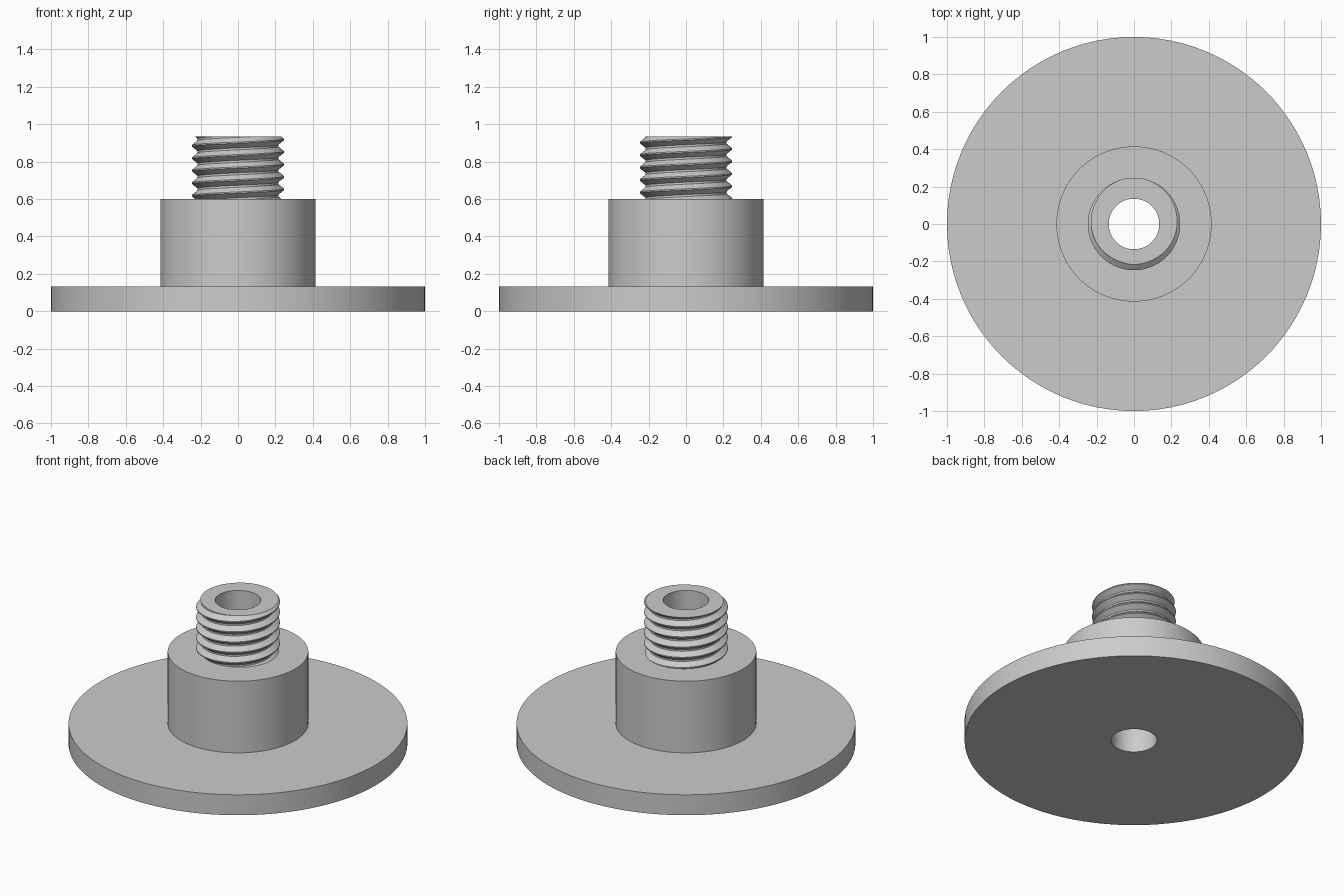
import bpy, bmesh, math

cube = bpy.data.objects.get("Cube")
if cube:
    bpy.data.objects.remove(cube, do_unlink=True)

SEG = 96
BORE, TOP, SHELF = 0.135, 0.935, 0.6
PITCH, CREST, ROOT = 0.0667, 0.247, 0.216

grey = bpy.data.materials.new("light grey")
grey.use_nodes = True
colour = (0.6, 0.6, 0.6, 1)
grey.diffuse_color = colour
grey.node_tree.nodes["Principled BSDF"].inputs["Base Color"].default_value = colour


def ring_point(bm, i, r, z):
    a = math.tau * i / SEG
    return bm.verts.new((r * math.cos(a), r * math.sin(a), z))


def finish(bm, name):
    mesh = bpy.data.meshes.new(name)
    bm.to_mesh(mesh)
    bm.free()
    mesh.materials.append(grey)
    obj = bpy.data.objects.new(name, mesh)
    bpy.context.collection.objects.link(obj)
    bpy.ops.object.select_all(action="DESELECT")
    obj.select_set(True)
    bpy.context.view_layer.objects.active = obj
    bpy.ops.object.shade_smooth_by_angle(angle=math.radians(30))


# Flange, hub and through bore: one revolved profile
profile = [(BORE, TOP), (BORE, 0), (1, 0), (1, 0.133),
           (0.415, 0.133), (0.415, SHELF), (0.2, SHELF)]
bm = bmesh.new()
rings = [[ring_point(bm, i, r, z) for r, z in profile] for i in range(SEG)]
for i, a in enumerate(rings):
    b = rings[(i + 1) % SEG]
    for k in range(len(profile) - 1):
        bm.faces.new((a[k], b[k], b[k + 1], a[k + 1]))
finish(bm, "flanged_hub")

# Right-hand thread: helical section, each turn joined to the next
section = [(CREST, -0.05), (CREST, 0.05), (ROOT, 0.42), (ROOT, 0.58)]
start = TOP - 6.25 * PITCH
bm = bmesh.new()
cols = [[ring_point(bm, i, r, start + PITCH * (i / SEG + t)) for r, t in section]
        for i in range(SEG * 8 + 1)]
for i in range(SEG * 7):
    a = cols[i] + [cols[i + SEG][0]]
    b = cols[i + 1] + [cols[i + 1 + SEG][0]]
    for k in range(len(section)):
        bm.faces.new((a[k], b[k], b[k + 1], a[k + 1]))
bmesh.ops.delete(bm, geom=[v for v in bm.verts if not v.link_faces], context="VERTS")

# Trim the thread flat at both ends
for z, up in ((TOP, 1), (SHELF - 0.01, -1)):
    bmesh.ops.bisect_plane(bm, geom=bm.verts[:] + bm.edges[:] + bm.faces[:],
                           dist=1e-6, plane_co=(0, 0, z),
                           plane_no=(0, 0, up), clear_outer=True)

# End face from the trimmed rim in to the bore
rim = [e for e in bm.edges if e.is_boundary
       and all(abs(v.co.z - TOP) < 1e-4 for v in e.verts)]
new = bmesh.ops.extrude_edge_only(bm, edges=rim)["geom"]
for v in new:
    if isinstance(v, bmesh.types.BMVert):
        scale = BORE / math.hypot(v.co.x, v.co.y)
        v.co.x *= scale
        v.co.y *= scale
bm.normal_update()
for f in new:
    if isinstance(f, bmesh.types.BMFace) and f.normal.z < 0:
        f.normal_flip()
finish(bm, "threaded_stud")
